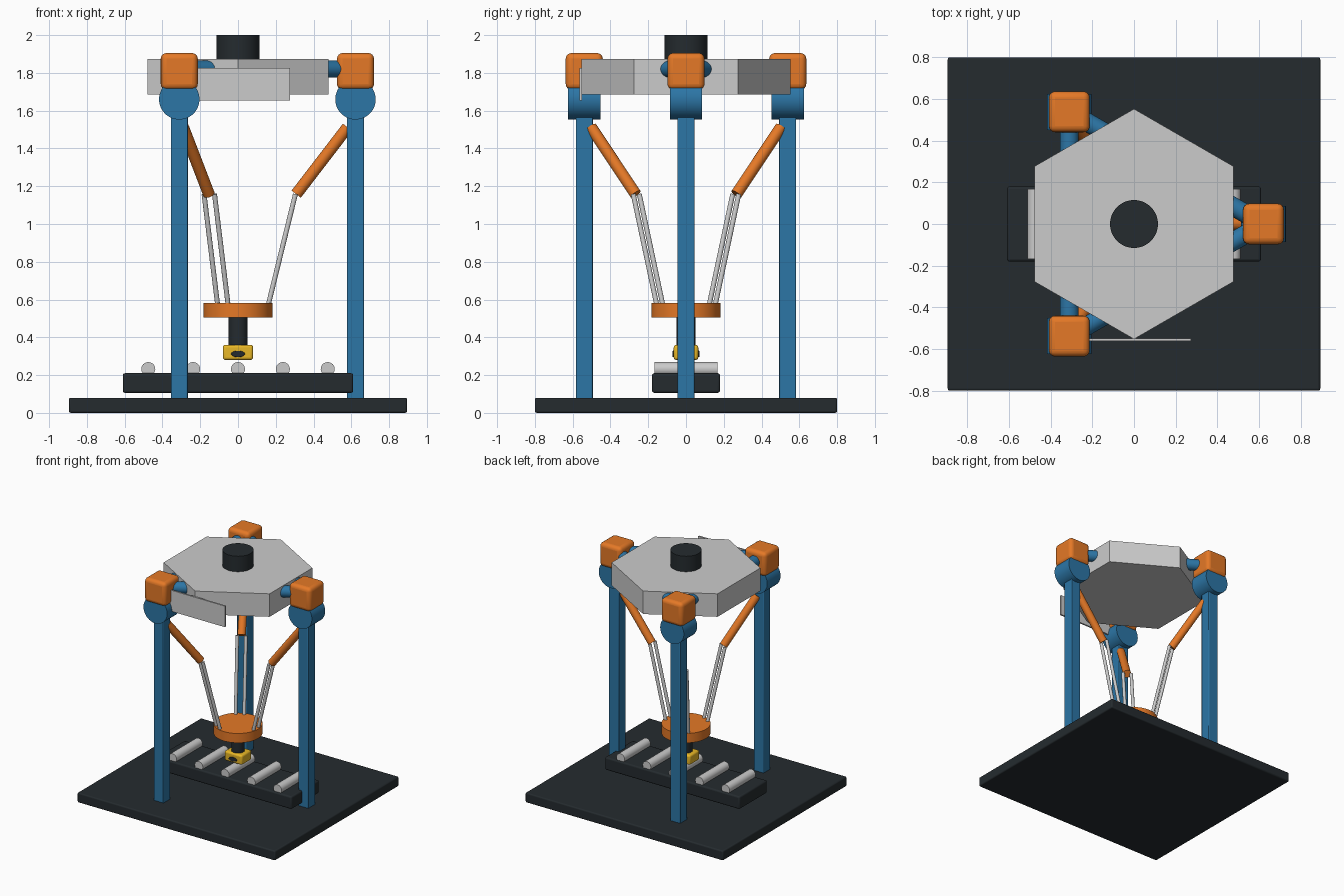
import bpy
from math import cos, sin, pi, radians
from mathutils import Vector

if "Cube" in bpy.data.objects:
    bpy.data.objects.remove(bpy.data.objects["Cube"])


def material(name, rgb):
    m = bpy.data.materials.new(name)
    m.diffuse_color = (*rgb, 1)
    m.use_nodes = True
    m.node_tree.nodes["Principled BSDF"].inputs["Base Color"].default_value = m.diffuse_color
    return m


DARK = material("charcoal", (0.018, 0.024, 0.028))
ORANGE = material("orange", (0.78, 0.19, 0.02))
BLUE = material("blue", (0.025, 0.18, 0.38))
YELLOW = material("yellow", (0.82, 0.48, 0.02))


def finish(name, mat, bevel=0, segments=3):
    o = bpy.context.object
    o.name = name
    if mat:
        o.data.materials.append(mat)
    if bevel:
        b = o.modifiers.new("bevel", "BEVEL")
        b.width, b.segments = bevel, segments
    return o


def box(name, center, size, mat=None, bevel=0, segments=3):
    bpy.ops.mesh.primitive_cube_add(size=1, location=center)
    o = bpy.context.object
    o.scale = size
    bpy.ops.object.transform_apply(location=False, rotation=False, scale=True)
    finish(name, mat, bevel, segments)
    if bevel:
        bpy.ops.object.shade_smooth_by_angle(angle=radians(35))
    return o


def rod(name, a, b, radius, mat=None, sides=40):
    a, b = Vector(a), Vector(b)
    d = b - a
    bpy.ops.mesh.primitive_cylinder_add(
        vertices=sides, radius=radius, depth=d.length, location=(a + b) / 2,
        rotation=d.to_track_quat("Z", "Y").to_euler())
    o = finish(name, mat)
    if sides > 6:
        bpy.ops.object.shade_smooth_by_angle(angle=radians(35))
    return o


# Base plate and conveyor with rollers
box("base_plate", (0, 0, 0.04), (1.79, 1.6, 0.08), DARK, 0.01)
box("conveyor_bed", (0, 0, 0.158), (1.22, 0.36, 0.104), DARK, 0.012)
for i in range(5):
    x = (i - 2) * 0.2375
    rod(f"conveyor_roller_{i + 1}", (x, -0.168, 0.232), (x, 0.168, 0.232), 0.037)

# Hexagonal top plate (points on the y axis) and top motor
hexa = rod("top_plate", (0, 0, 1.685), (0, 0, 1.873), 0.553, None, 6)
hexa.rotation_euler = (0, 0, 0)
rod("top_motor", (0, 0, 1.86), (0, 0, 2.0), 0.115, DARK, 48)

# Blank name plate at the front
box("front_panel", (0, -0.556, 1.741), (0.55, 0.013, 0.172))


# Three column, motor and arm assemblies
def polar(r, ang, z, off=0):
    return Vector((r * cos(ang) - off * sin(ang), r * sin(ang) + off * cos(ang), z))


R = 0.622
for i in range(3):
    a = i * 2 * pi / 3
    p = polar(R, a, 0)
    n = i + 1
    box(f"column_{n}", (p.x, p.y, 0.85), (0.09, 0.09, 1.56), BLUE, 0.006, 2)
    rod(f"shoulder_drum_{n}", (p.x, p.y - 0.086, 1.66), (p.x, p.y + 0.086, 1.66),
        0.107, BLUE, 48)
    box(f"motor_housing_{n}", (p.x, p.y, 1.808), (0.196, 0.196, 0.194), ORANGE, 0.03, 4)
    # Brace tube to the next column
    rod(f"brace_tube_{n}", polar(R, a, 1.82), polar(R, a + 2 * pi / 3, 1.82), 0.045, BLUE)
    # Upper arm and paired forearm rods
    rod(f"upper_arm_{n}", polar(0.58, a, 1.512), polar(0.308, a, 1.158), 0.031, ORANGE)
    for side, off in (("left", -0.032), ("right", 0.032)):
        rod(f"forearm_rod_{n}_{side}", polar(0.304, a, 1.158, off),
            polar(0.155, a, 0.55, off), 0.013, None, 24)

# Moving platform, tool shaft and gripper
rod("moving_platform", (0, 0, 0.505), (0, 0, 0.582), 0.182, ORANGE, 64)
rod("tool_shaft", (0, 0, 0.34), (0, 0, 0.52), 0.05, DARK)
box("gripper_body", (0, 0, 0.32), (0.16, 0.13, 0.08), YELLOW, 0.014)
bpy.ops.mesh.primitive_cylinder_add(vertices=40, radius=1, depth=1,
                                    location=(0, 0, 0.312), rotation=(pi / 2, 0, 0))
bpy.context.object.scale = (0.036, 0.017, 0.144)
bpy.ops.object.transform_apply(location=False, rotation=False, scale=True)
finish("gripper_port", DARK, 0.003, 2)
bpy.ops.object.shade_smooth_by_angle(angle=radians(35))
